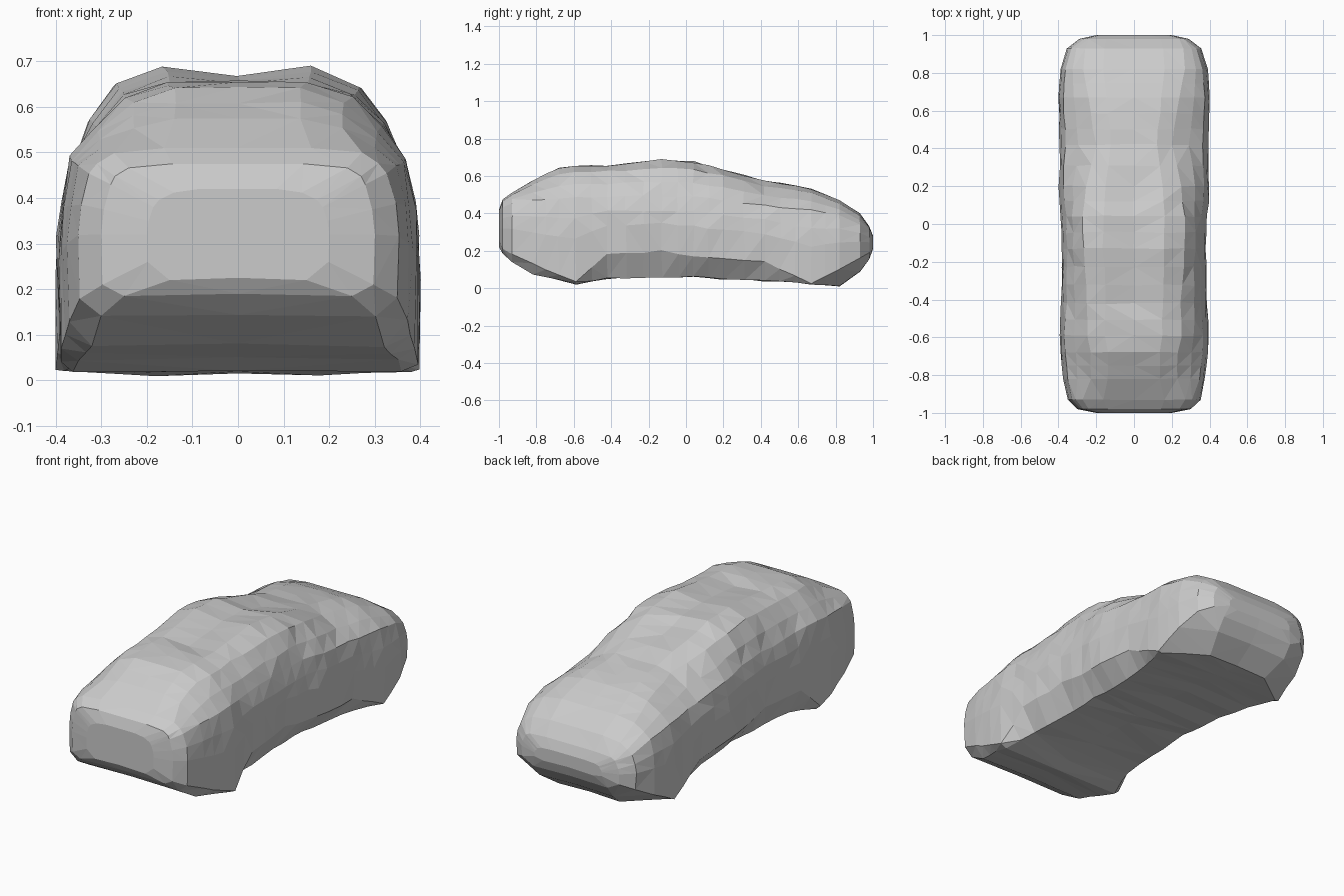
import bpy, bmesh, random
from mathutils import Vector

cube = bpy.data.objects.get("Cube")
if cube:
    bpy.data.objects.remove(cube, do_unlink=True)

random.seed(4)

# Body stations from nose to tail:
# y, roof height, roof half width, shoulder height, half width, sill height, belly half width, belly height
STATIONS = [
    (-1, .42, .14, .38, .2, .26, .15, .22),
    (-.98, .475, .24, .43, .3, .21, .25, .185),
    (-.93, .51, .27, .455, .352, .18, .3, .14),
    (-.82, .575, .23, .47, .375, .13, .32, .075),
    (-.68, .643, .23, .48, .39, .07, .35, .045),
    (-.59, .65, .25, .49, .395, .04, .36, .02),
    (-.42, .657, .25, .49, .385, .18, .31, .05),
    (-.13, .686, .27, .49, .38, .2, .3, .06),
    (.04, .675, .27, .49, .385, .17, .3, .06),
    (.2, .632, .25, .47, .4, .16, .3, .05),
    (.42, .575, .2, .44, .39, .14, .32, .04),
    (.67, .53, .24, .42, .402, .025, .38, .02),
    (.82, .47, .27, .39, .39, .1, .18, .01),
    (.93, .4, .26, .34, .355, .16, .22, .09),
    (.98, .33, .24, .3, .29, .19, .22, .155),
    (1, .28, .16, .26, .2, .22, .15, .21),
]


def refine(stations, step):
    """Insert evenly spaced stations wherever the gap is long."""
    result = []
    for a, b in zip(stations, stations[1:]):
        count = max(1, round((b[0] - a[0]) / step))
        for i in range(count):
            result.append([p + (q - p) * i / count for p, q in zip(a, b)])
    return result + [list(stations[-1])]


def section(station):
    """Closed cross-section: one half outlined, then mirrored."""
    y, roof, roof_w, shoulder, width, sill, belly_w, belly = station
    roof_edge = roof - (roof - shoulder) * .2
    middle = (shoulder + sill) / 2
    dip = .014 if -.5 < y < .25 else 0
    half = [
        (0, roof - dip),
        (roof_w * .6, roof),
        (roof_w, roof_edge),
        ((roof_w + width * .93) / 2 + .01, (roof_edge + shoulder) / 2),
        (width * .93, shoulder),
        (width * .98, (shoulder + middle) / 2),
        (width, middle),
        (width * .99, sill),
        (belly_w, belly),
        (0, belly + .005),
    ]
    ring = half + [(-x, z) for x, z in half[-2:0:-1]]
    return [Vector((x, y, z)) for x, z in ring]


def jitter(amount):
    return Vector([random.uniform(-amount, amount) for _ in range(3)])


# Material
grey = bpy.data.materials.new("plain grey")
grey.use_nodes = True
colour = (.6, .6, .6, 1)
grey.diffuse_color = colour
grey.node_tree.nodes["Principled BSDF"].inputs["Base Color"].default_value = colour

# Faceted body shell
bm = bmesh.new()
rings = []
for station in refine(STATIONS, .09):
    rough = .005 if abs(station[0]) < .6 else .002
    ring = []
    for point in section(station):
        if abs(station[0]) < .97:
            point += jitter(rough)
        ring.append(bm.verts.new(point))
    rings.append(ring)

for a, b in zip(rings, rings[1:]):
    for i in range(len(a)):
        j = (i + 1) % len(a)
        bm.faces.new((a[i], a[j], b[j], b[i]))

# Nose and tail caps
bm.faces.new(rings[0])
bm.faces.new(rings[-1])
bmesh.ops.triangulate(bm, faces=bm.faces[:], quad_method='SHORT_EDGE')
bmesh.ops.recalc_face_normals(bm, faces=bm.faces[:])

mesh = bpy.data.meshes.new("car_body")
bm.to_mesh(mesh)
bm.free()
mesh.materials.append(grey)
body = bpy.data.objects.new("car_body", mesh)
bpy.context.collection.objects.link(body)
